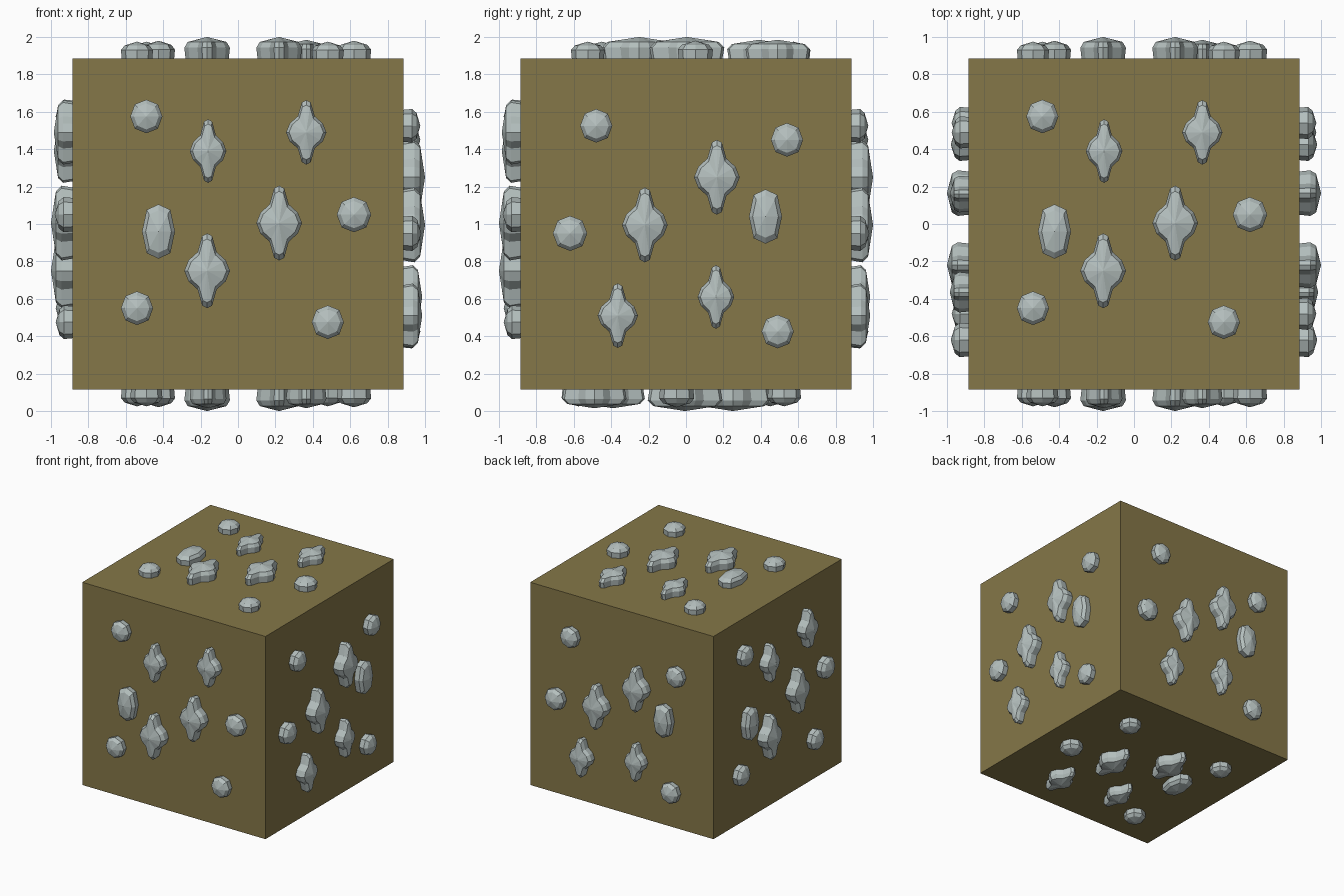
import bpy, bmesh
from mathutils import Vector, Matrix

if "Cube" in bpy.data.objects:
    bpy.data.objects.remove(bpy.data.objects["Cube"])

HALF = 0.885          # half side of the block
CENTRE = Vector((0, 0, 1))


def material(name, rgb):
    m = bpy.data.materials.new(name)
    m.diffuse_color = (*rgb, 1)
    m.use_nodes = True
    m.node_tree.nodes["Principled BSDF"].inputs["Base Color"].default_value = m.diffuse_color
    return m


earth = material("earth_brown", (0.235, 0.185, 0.065))
ore = material("pale_grey_ore", (0.46, 0.525, 0.515))

# Quarter outlines of the nugget kinds, from the tip to the side (unit size)
DIAMOND = [(0, 1), (.22, .93), (.42, .5), (.82, .28), (1, 0)]
ROUND = [(0, 1), (.72, .72), (1, 0)]
OVAL = [(0, 1), (.72, .8), (1, 0)]

# kind, u, v, half width, half height, how far it sticks out, inner ring scale
NUGGETS = [
    (DIAMOND, -.16, .39, .098, .17, .10, .85),
    (DIAMOND, .365, .49, .108, .172, .10, .85),
    (DIAMOND, .22, .005, .122, .20, .115, .85),
    (DIAMOND, -.165, -.25, .122, .20, .115, .85),
    (OVAL, -.425, -.04, .088, .145, .095, .78),
    (ROUND, -.49, .575, .086, .09, .09, .77),
    (ROUND, -.54, -.45, .086, .09, .09, .77),
    (ROUND, .48, -.525, .086, .09, .09, .77),
    (ROUND, .62, .05, .092, .094, .095, .77),
]


def full_outline(quarter):
    """Mirror a quarter outline into a closed loop."""
    right = quarter + [(x, -y) for x, y in quarter[-2::-1]]
    return right + [(-x, y) for x, y in right[-2:0:-1]]


def add_nugget(bm, kind, u, v, w, h, out, inner):
    loop = full_outline(kind)
    rings = []
    for scale, z in ((.93, -.02), (1, .5 * out), (inner, .77 * out)):
        rings.append([bm.verts.new((u + x * w * scale, v + y * h * scale, z))
                      for x, y in loop])
    n = len(loop)
    apex = bm.verts.new((u, v, out))
    for i in range(n):
        j = (i + 1) % n
        for a, b in zip(rings, rings[1:]):
            bm.faces.new((a[i], a[j], b[j], b[i]))
        bm.faces.new((rings[-1][i], rings[-1][j], apex))
    bm.faces.new(rings[0])


def finish(bm, name, mat):
    bmesh.ops.recalc_face_normals(bm, faces=bm.faces[:])
    me = bpy.data.meshes.new(name)
    bm.to_mesh(me)
    bm.free()
    me.materials.append(mat)
    bpy.context.collection.objects.link(bpy.data.objects.new(name, me))


# Block
bm = bmesh.new()
bmesh.ops.create_cube(bm, size=2 * HALF, matrix=Matrix.Translation(CENTRE))
finish(bm, "earth_block", earth)

# The same nugget layout on each side, turned by the side's own axes (u, v)
X, Y, Z = Vector((1, 0, 0)), Vector((0, 1, 0)), Vector((0, 0, 1))
SIDES = {"front": (X, Z), "back": (X, -Z), "right": (-Y, -Z),
         "left": (-Y, Z), "top": (X, Y), "bottom": (X, -Y)}
for side, (u, v) in SIDES.items():
    normal = u.cross(v)
    bm = bmesh.new()
    for nugget in NUGGETS:
        add_nugget(bm, *nugget)
    turn = Matrix((u, v, normal)).transposed().to_4x4()
    bm.transform(Matrix.Translation(CENTRE + normal * HALF) @ turn)
    finish(bm, side + "_nuggets", ore)
